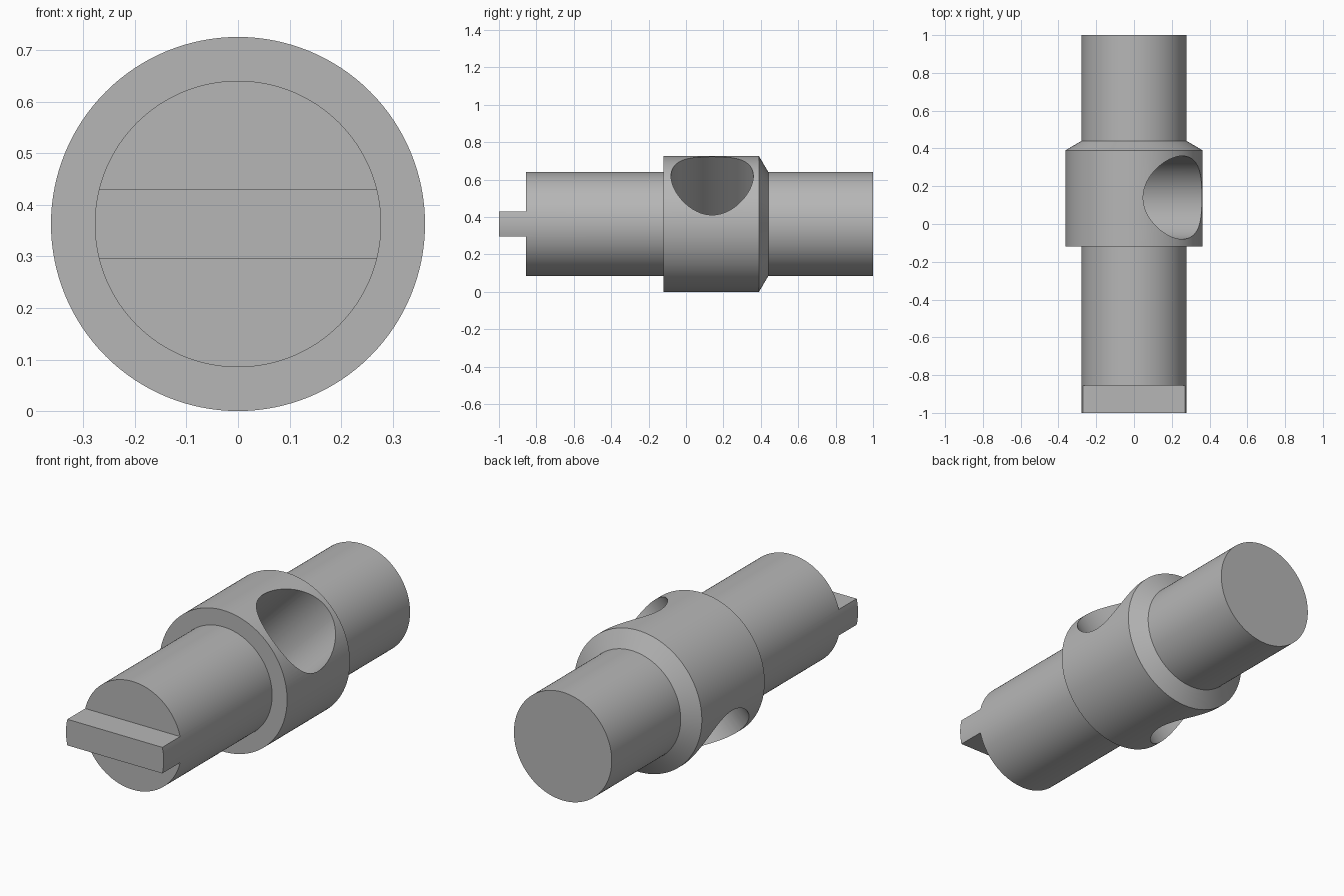
import bpy, bmesh, math
from mathutils import Matrix, Vector

if "Cube" in bpy.data.objects:
    bpy.data.objects.remove(bpy.data.objects["Cube"])

AXIS_Z = 0.363
SEG = 128

steel = bpy.data.materials.new("plain grey")
steel.diffuse_color = (0.47, 0.47, 0.47, 1)
steel.use_nodes = True
steel.node_tree.nodes["Principled BSDF"].inputs["Base Color"].default_value = steel.diffuse_color


def new_object(name, bm):
    bmesh.ops.recalc_face_normals(bm, faces=bm.faces)
    mesh = bpy.data.meshes.new(name)
    bm.to_mesh(mesh)
    bm.free()
    ob = bpy.data.objects.new(name, mesh)
    bpy.context.collection.objects.link(ob)
    mesh.materials.append(steel)
    return ob


def turned(name, profile):
    """Solid of revolution about the y axis from (y, radius) pairs."""
    bm = bmesh.new()
    rings = []
    for y, r in profile:
        rings.append([bm.verts.new((r * math.cos(2 * math.pi * i / SEG), y,
                                    AXIS_Z + r * math.sin(2 * math.pi * i / SEG)))
                      for i in range(SEG)])
    for a, b in zip(rings, rings[1:]):
        for i in range(SEG):
            j = (i + 1) % SEG
            bm.faces.new((a[i], a[j], b[j], b[i]))
    bm.faces.new(rings[0])
    bm.faces.new(rings[-1])
    return new_object(name, bm)


def cut(target, cutter):
    mod = target.modifiers.new(cutter.name, 'BOOLEAN')
    mod.operation = 'DIFFERENCE'
    mod.solver = 'EXACT'
    mod.object = cutter
    bpy.context.view_layer.objects.active = target
    bpy.ops.object.modifier_apply(modifier=mod.name)
    bpy.data.objects.remove(cutter, do_unlink=True)


# Shaft with a chamfered collar
shaft = turned("collared_shaft", [(-1, 0.278), (-0.12, 0.278), (-0.12, 0.363),
                                  (0.39, 0.363), (0.44, 0.278), (1, 0.278)])

# Flat drive tongue left between two cuts at the front end
for side in (1, -1):
    bm = bmesh.new()
    bmesh.ops.create_cube(bm, size=1)
    bmesh.ops.scale(bm, vec=(1, 0.645, 0.5), verts=bm.verts)
    bmesh.ops.translate(bm, vec=(0, -1.1775, AXIS_Z + side * (0.067 + 0.25)), verts=bm.verts)
    cut(shaft, new_object("tongue_cutter", bm))

# Diagonal cross bore through the collar
bm = bmesh.new()
bmesh.ops.create_cone(bm, cap_ends=True, segments=SEG, radius1=0.22, radius2=0.22, depth=1.4,
                      matrix=Matrix.Translation((0, 0.14, AXIS_Z))
                      @ Matrix.Rotation(math.radians(45), 4, 'Y'))
cut(shaft, new_object("bore_cutter", bm))

# Smooth round walls, crisp edges
bpy.ops.object.select_all(action='DESELECT')
shaft.select_set(True)
bpy.context.view_layer.objects.active = shaft
bpy.ops.object.shade_smooth_by_angle(angle=math.radians(25))
